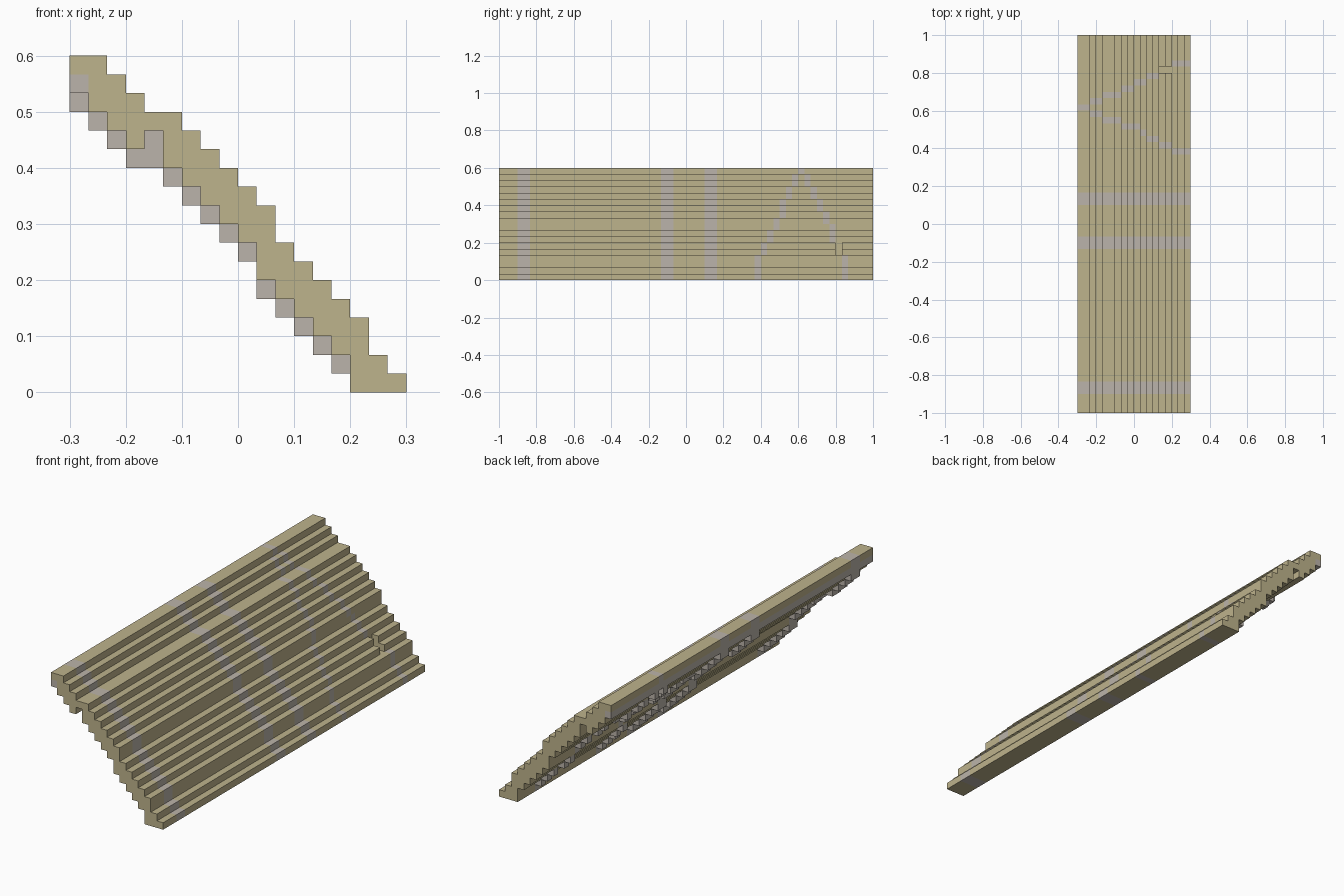
import bpy
import bmesh
from mathutils import Vector

cube = bpy.data.objects.get("Cube")
if cube:
    bpy.data.objects.remove(cube)

U = 1 / 30          # size of one block
HALF = 30           # half the length in blocks


def material(name, rgb):
    mat = bpy.data.materials.new(name)
    mat.use_nodes = True
    mat.diffuse_color = (*rgb, 1)
    mat.node_tree.nodes["Principled BSDF"].inputs["Base Color"].default_value = (*rgb, 1)
    return mat


straw = material("straw", (0.515, 0.451, 0.262))
timber = material("grey timber", (0.50, 0.455, 0.405))

# Stair section, one entry per layer from the ground up
FRONT = [9, 8, 7, 7, 6, 5, 4, 3, 2, 2, 1, 0, -1, -2, -3, -5, -6, -7]
BACK = [6, 6, 5, 4, 3, 2, 1, 1, 0, -1, -2, -3, -4, -6, -7, -8, -9, -9]
BEAM_BACK = [6, 5, 4, 3, 2, 1, 1, 0, -1, -2, -3, -4, -6, -7, -8, -9, -9, -9]
LAYERS = range(len(FRONT))

# Diagonal braces: the row of each one per layer
NEAR_BRACE = [11] * 4 + [12] * 2 + [13] * 2 + [14] * 2 + [15] * 3 + [16] * 2 + [17] * 2 + [18]
FAR_BRACE = [25] * 4 + [24] * 2 + [23] * 3 + [22] * 2 + [21] * 2 + [20] * 2 + [19] * 2 + [18]
BEAM_ROWS = [start + i for start in (-27, -4, 3) for i in (0, 1)]

cells = {}


def fill(part, z, rows, back):
    for y in rows:
        for x in range(back[z], FRONT[z]):
            cells[x, y, z] = part


for z in LAYERS:
    fill("roof_panel", z, range(-HALF, HALF), BACK)
# Groove along the underside
for y in range(-HALF, HALF):
    del cells[-5, y, 13]
    cells[-9, y, 16] = "ridge_beam"
for z in LAYERS:
    fill("cross_beams", z, BEAM_ROWS, BEAM_BACK)
    fill("diagonal_braces", z, (NEAR_BRACE[z], FAR_BRACE[z]), BEAM_BACK)
# Missing piece of the far brace, backed by straw
for z in (4, 5):
    for x in range(BACK[z], FRONT[z]):
        cells[x, 24, z] = "roof_panel"
    for x in (4, 5):
        cells.pop((x, 24, z), None)


def build(part, mat):
    """Skin the blocks of one part, leaving out faces hidden between blocks."""
    bm = bmesh.new()
    corners = {}

    def corner(p):
        key = tuple(round(c) for c in p)
        if key not in corners:
            corners[key] = bm.verts.new(Vector(key) * U)
        return corners[key]

    for cell, owner in cells.items():
        if owner != part:
            continue
        for axis in range(3):
            for side in (0, 1):
                n = list(cell)
                n[axis] += 1 if side else -1
                if tuple(n) in cells:
                    continue
                a, b = (axis + 1) % 3, (axis + 2) % 3
                quad = []
                for da, db in ((0, 0), (1, 0), (1, 1), (0, 1)):
                    p = list(cell)
                    p[axis] += side
                    p[a] += da
                    p[b] += db
                    quad.append(corner(p))
                bm.faces.new(quad if side else quad[::-1])
    # Merge flat runs of blocks into single faces
    bmesh.ops.dissolve_limit(bm, angle_limit=0.01, verts=bm.verts[:], edges=bm.edges[:])
    mesh = bpy.data.meshes.new(part)
    bm.to_mesh(mesh)
    bm.free()
    mesh.materials.append(mat)
    obj = bpy.data.objects.new(part, mesh)
    bpy.context.collection.objects.link(obj)


build("roof_panel", straw)
for name in ("ridge_beam", "cross_beams", "diagonal_braces"):
    build(name, timber)
